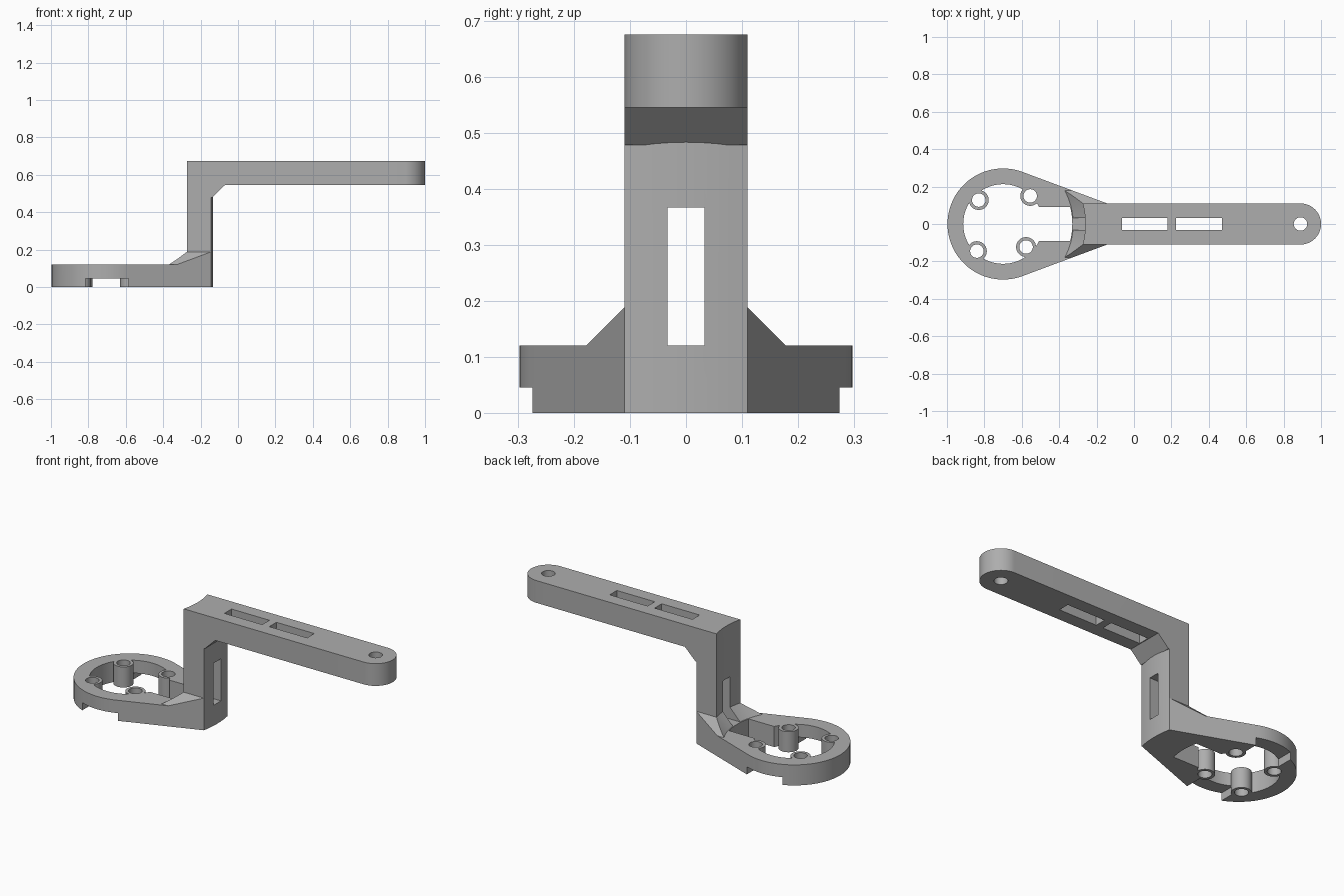
import bpy, bmesh
from math import cos, sin, pi, radians, sqrt, asin
from mathutils import Matrix

cube = bpy.data.objects.get("Cube")
if cube:
    bpy.data.objects.remove(cube, do_unlink=True)

HUB_X = -0.70                     # axis of the round mount
HALF = 0.11                       # half width of column and arm
HUB_R, BORE_R = 0.297, 0.213
REAR_R, FRONT_R = 0.44, 0.567     # column faces curve about the mount axis
PLATE, GUSSET, ARM_LOW, TOP = 0.12, 0.188, 0.545, 0.675

grey = bpy.data.materials.new("light grey plastic")
grey.use_nodes = True
colour = (0.42, 0.42, 0.42, 1)
grey.diffuse_color = colour
grey.node_tree.nodes["Principled BSDF"].inputs["Base Color"].default_value = colour


def arc(cx, cy, r, a0, a1, n):
    return [(cx + r * cos(a0 + (a1 - a0) * i / n),
             cy + r * sin(a0 + (a1 - a0) * i / n)) for i in range(n + 1)]


def finish(name, bm):
    bmesh.ops.recalc_face_normals(bm, faces=bm.faces)
    mesh = bpy.data.meshes.new(name)
    bm.to_mesh(mesh)
    bm.free()
    mesh.materials.append(grey)
    ob = bpy.data.objects.new(name, mesh)
    bpy.context.collection.objects.link(ob)
    return ob


def prism(name, points, low, high, axis="z"):
    """Extrude a 2D outline along one axis."""
    place = {"z": lambda a, b: (a, b, low),
             "y": lambda a, b: (a, low, b),
             "x": lambda a, b: (low, a, b)}[axis]
    shift = {"z": (0, 0, high - low), "y": (0, high - low, 0), "x": (high - low, 0, 0)}[axis]
    bm = bmesh.new()
    face = bm.faces.new([bm.verts.new(place(*p)) for p in points])
    new = bmesh.ops.extrude_face_region(bm, geom=[face])["geom"]
    bmesh.ops.translate(bm, vec=shift, verts=[v for v in new if isinstance(v, bmesh.types.BMVert)])
    return finish(name, bm)


def rod(name, x, y, r, low, high, top_r=None, n=48):
    bm = bmesh.new()
    bmesh.ops.create_cone(bm, cap_ends=True, segments=n, radius1=r, radius2=top_r or r,
                          depth=high - low, matrix=Matrix.Translation((x, y, (low + high) / 2)))
    return finish(name, bm)


def box(name, x0, x1, y0, y1, z0, z1):
    return prism(name, [(x0, y0), (x1, y0), (x1, y1), (x0, y1)], z0, z1)


def combine(target, tool, operation):
    mod = target.modifiers.new("cut", "BOOLEAN")
    mod.operation, mod.solver, mod.object = operation, "EXACT", tool
    bpy.context.view_layer.objects.active = target
    bpy.ops.object.modifier_apply(modifier=mod.name)
    bpy.data.objects.remove(tool, do_unlink=True)


def cut(target, tool):
    combine(target, tool, "DIFFERENCE")


def add(target, tool):
    combine(target, tool, "UNION")


# Teardrop mount: round ring running tangentially into the column foot
tangent = radians(69.6)
foot = asin(HALF / FRONT_R)
outline = arc(HUB_X, 0, HUB_R, tangent, 2 * pi - tangent, 72) + arc(HUB_X, 0, FRONT_R, -foot, foot, 8)
bracket = prism("offset_bracket", outline, 0, GUSSET)

# Sloped gussets: conical on the ring side, planar on both flanks
cut(bracket, rod("cone_cutter", HUB_X, 0, 0.375, PLATE, 0.2, 0.4515, 128))
for s in (-1, 1):
    slope = [(0.178, PLATE), (0.10, 0.198), (0.10, 0.25), (0.4, 0.25), (0.4, PLATE)]
    cut(bracket, prism("flank_cutter", [(s * a, b) for a, b in slope], -1.1, 0, "x"))

# Central bore with a wide slot towards the column
cut(bracket, rod("bore_cutter", HUB_X, 0, BORE_R, -0.1, 0.3, n=72))
slot = asin(0.09 / 0.37)
cut(bracket, prism("slot_cutter", [(HUB_X, 0.09), (HUB_X, -0.09)]
                   + arc(HUB_X, 0, 0.37, -slot, slot, 8), -0.1, 0.3))

# Cable notch across the underside of the ring
cut(bracket, box("notch_cutter", -0.815, -0.585, -0.4, 0.4, -0.1, 0.045))

# Upright column with curved faces
rear = asin(HALF / REAR_R)
column = prism("column", arc(HUB_X, 0, FRONT_R, -foot, foot, 8)
               + arc(HUB_X, 0, REAR_R, rear, -rear, 8), 0, TOP)
add(bracket, column)

# Horizontal arm with a rounded tip, and the corner brace below it
arm = prism("arm", [(-0.2, HALF), (-0.2, -HALF)]
            + arc(1 - HALF, 0, HALF, -pi / 2, pi / 2, 32), ARM_LOW, TOP)
add(bracket, arm)
brace = [(-0.2, 0.478), (-0.138, 0.478), (-0.07, ARM_LOW), (-0.07, 0.56), (-0.2, 0.56)]
add(bracket, prism("brace", brace, -HALF, HALF, "y"))

# Window in the column, slots and tip hole in the arm
cut(bracket, box("window_cutter", -0.5, 0.1, -0.033, 0.033, PLATE, 0.366))
for x0, x1 in ((-0.065, 0.18), (0.225, 0.47)):
    cut(bracket, box("arm_slot_cutter", x0, x1, -0.033, 0.033, 0.5, 0.8))
cut(bracket, rod("tip_hole_cutter", 0.89, 0, 0.036, 0.5, 0.8))

# Four screw bosses with through holes
for x, y in ((-0.83, 0.128), (-0.555, 0.15), (-0.84, -0.145), (-0.577, -0.123)):
    add(bracket, rod("boss", x, y, 0.053, 0, PLATE))
    cut(bracket, rod("screw_hole_cutter", x, y, 0.036, -0.1, 0.3))

# Smooth curved walls, keep the machined edges crisp
bpy.ops.object.select_all(action="DESELECT")
bracket.select_set(True)
bpy.context.view_layer.objects.active = bracket
bpy.ops.object.shade_smooth_by_angle(angle=radians(30))
